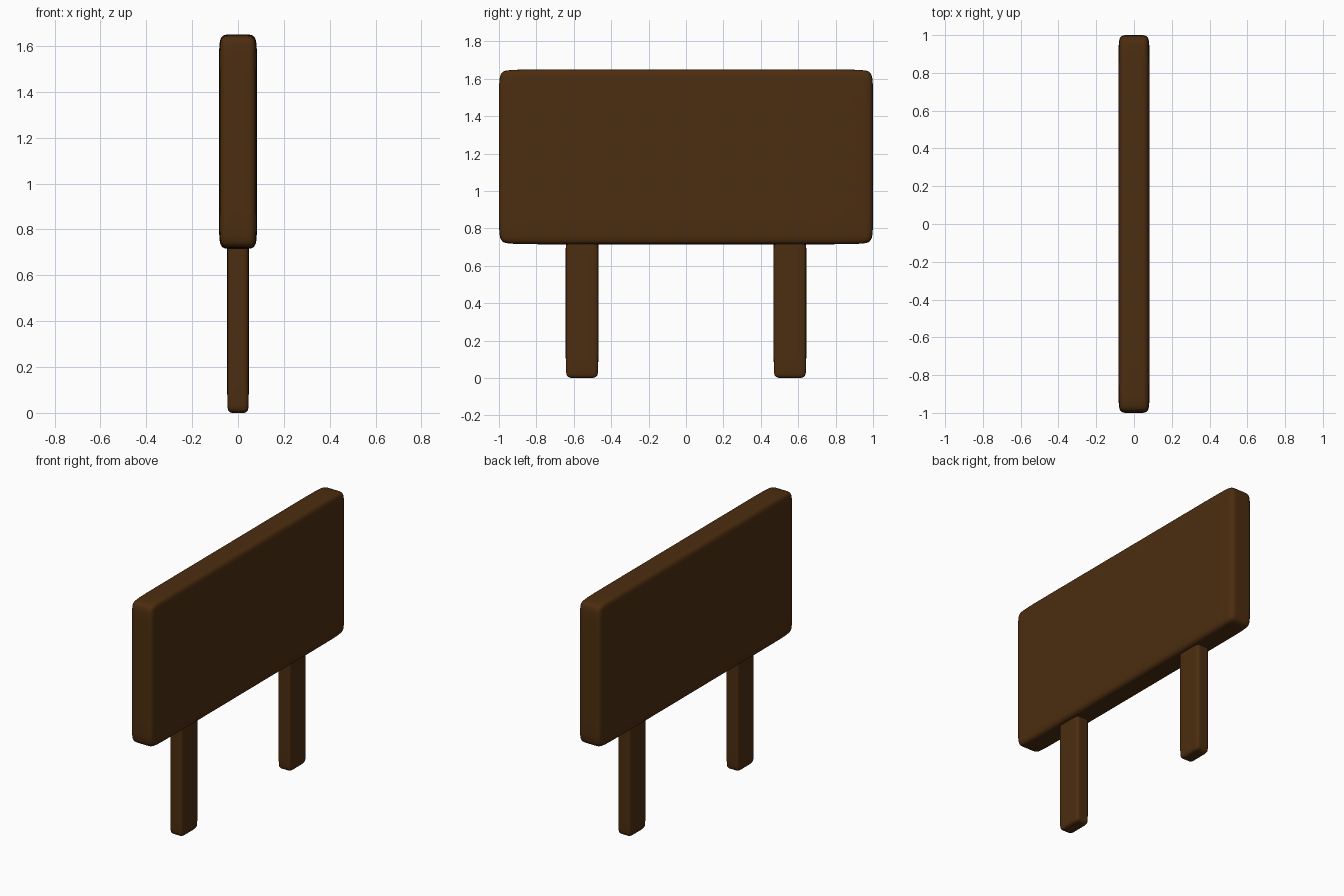
import bpy, bmesh
from mathutils import Vector

if "Cube" in bpy.data.objects:
    bpy.data.objects.remove(bpy.data.objects["Cube"])

wood = bpy.data.materials.new("dark brown wood")
wood.diffuse_color = (0.072, 0.026, 0.005, 1)
wood.use_nodes = True
wood.node_tree.nodes["Principled BSDF"].inputs["Base Color"].default_value = wood.diffuse_color


def soft_box(name, lo, hi, insets):
    """Box with support loops near its edges, rounded by subdivision."""
    bm = bmesh.new()
    bmesh.ops.create_cube(bm, size=1)
    lo, hi = Vector(lo), Vector(hi)
    for v in bm.verts:
        v.co = Vector([lo[i] if v.co[i] < 0 else hi[i] for i in range(3)])
    for i, d in enumerate(insets):
        normal = Vector((0, 0, 0))
        normal[i] = 1
        for pos in (lo[i] + d, hi[i] - d):
            co = Vector((0, 0, 0))
            co[i] = pos
            bmesh.ops.bisect_plane(bm, geom=bm.verts[:] + bm.edges[:] + bm.faces[:],
                                   plane_co=co, plane_no=normal)
    for f in bm.faces:
        f.smooth = True
    mesh = bpy.data.meshes.new(name)
    bm.to_mesh(mesh)
    bm.free()
    mesh.materials.append(wood)
    ob = bpy.data.objects.new(name, mesh)
    bpy.context.collection.objects.link(ob)
    sub = ob.modifiers.new("rounding", 'SUBSURF')
    sub.levels = sub.render_levels = 3
    return ob


# Sign panel
soft_box("sign_panel", (-0.083, -1, 0.715), (0.083, 1, 1.65), (0.05, 0.1, 0.1))

# Two posts, running up into the panel
for side, y in (("left", -0.556), ("right", 0.556)):
    soft_box(side + "_post", (-0.047, y - 0.087, 0), (0.047, y + 0.087, 0.80),
             (0.03, 0.05, 0.06))
